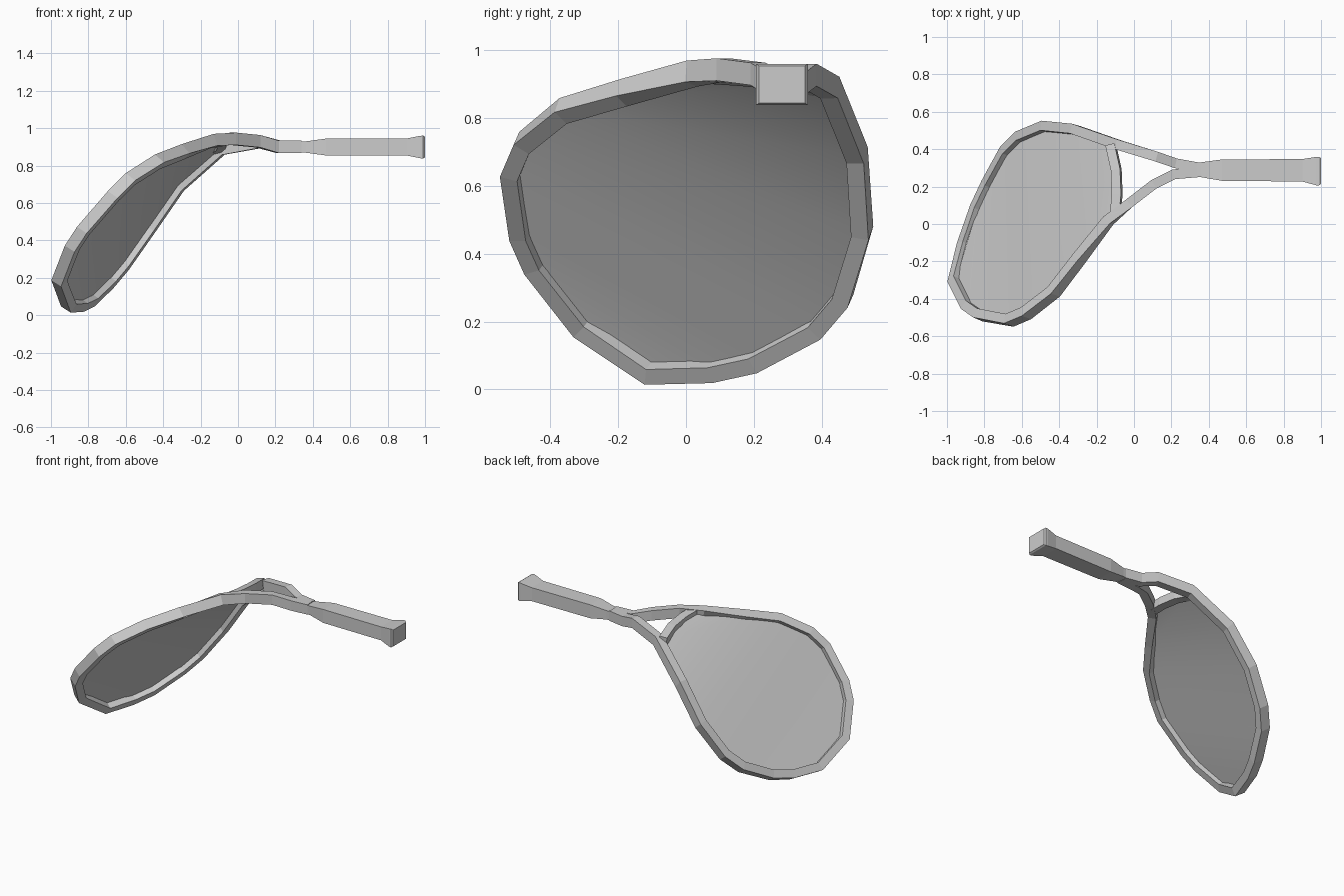
import bpy, bmesh
from mathutils import Vector

if "Cube" in bpy.data.objects:
    bpy.data.objects.remove(bpy.data.objects["Cube"])

V = Vector
UP = V((0, 0, 1))


def make(name, bm):
    bmesh.ops.recalc_face_normals(bm, faces=bm.faces)
    me = bpy.data.meshes.new(name)
    bm.to_mesh(me)
    bm.free()
    ob = bpy.data.objects.new(name, me)
    bpy.context.collection.objects.link(ob)
    return ob


def loft(name, rings):
    """Skin four-sided rings into a capped solid."""
    bm = bmesh.new()
    rs = [[bm.verts.new(p) for p in r] for r in rings]
    for a, b in zip(rs, rs[1:]):
        for k in range(4):
            j = (k + 1) % 4
            bm.faces.new((a[k], a[j], b[j], b[k]))
    bm.faces.new(rs[0])
    bm.faces.new(rs[-1])
    return make(name, bm)


def sides(pts, normals):
    """Mitred outward direction at every path point."""
    out = []
    for i, p in enumerate(pts):
        d1 = (p - pts[max(i - 1, 0)]).normalized()
        d2 = (pts[min(i + 1, len(pts) - 1)] - p).normalized()
        t = (d1 + d2).normalized()
        out.append(t.cross(normals[i]).normalized() / max(0.75, t.dot(d2 if d2.length else d1)))
    return out


def sweep(name, pts, normals, outer, inner, h):
    rings = []
    for p, n, s in zip(pts, normals, sides(pts, normals)):
        rings.append([p + s * a + n * b for a, b in
                      ((outer, h / 2), (outer, -h / 2), (inner, -h / 2), (inner, h / 2))])
    return loft(name, rings)


# Outer edge of the drooping head, far side and near side, throat to tip
far = [V(p) for p in ((-.08, .45, .89), (-.31, .53, .69), (-.47, .545, .46), (-.61, .485, .26),
                      (-.69, .405, .165), (-.79, .22, .065), (-.85, .09, .035), (-.92, -.11, .03))]
near = [V(p) for p in ((-.12, 0, .938), (-.28, -.2, .89), (-.42, -.38, .838), (-.575, -.5, .74),
                       (-.67, -.54, .645), (-.835, -.51, .455), (-.90, -.465, .355), (-.972, -.32, .17))]
mid = [(a + b) / 2 for a, b in zip(far, near)]
head_n = []
for i in range(8):
    t = mid[min(i + 1, 7)] - mid[max(i - 1, 0)]
    n = (near[i] - far[i]).cross(t).normalized()
    head_n.append(n if n.z > 0 else -n)
head_n[7] = head_n[6]
head_n[0] = (head_n[0] + UP).normalized()

# Frame: far arm, hoop and near arm in one sweep
far_arm = [V(p) for p in ((.34, .33, .90), (.23, .35, .90), (.13, .385, .927))]
near_arm = [V(p) for p in ((-.01, .09, .943), (.12, .19, .93), (.22, .24, .90), (.34, .25, .90))]
path = far_arm + far + near[::-1] + near_arm
norms = [UP] * 3 + head_n + head_n[::-1] + [UP] * 4
sweep("frame", path, norms, 0, -.052, .066)

# Throat bridge closing the hoop
bridge = [V(p) for p in ((-.10, .05, .935), (-.09, .16, .928), (-.095, .29, .915), (-.125, .425, .89))]
sweep("throat_bridge", bridge, [(UP + head_n[0]).normalized()] * 4, .025, -.025, .06)

# String bed: sheet ruled between the two sides of the hoop
s = sides(path, norms)
f_in = [p - v * .03 for p, v in zip(far, s[3:11])]
n_in = [p - v * .03 for p, v in zip(near, s[11:19][::-1])]
bm = bmesh.new()
fv = [bm.verts.new(p) for p in f_in]
nv = [bm.verts.new(p) for p in n_in]
for i in range(7):
    bm.faces.new((fv[i], fv[i + 1], nv[i + 1], nv[i]))
bc = [bm.verts.new(p) for p in bridge[1:3]]
bm.faces.new((nv[0], bc[0], bc[1], fv[0]))
bed = make("string_bed", bm)
for p in bed.data.polygons:
    p.use_smooth = True

# Handle with a flared butt: x, y half-width, y centre, z half-height
prof = ((.28, .034, .292, .028), (.36, .040, .29, .030), (.47, .057, .288, .045),
        (.90, .060, .287, .045), (.975, .076, .283, .060), (.99, .076, .283, .061), (1, .068, .283, .055))
rings = [[(x, c + a * w, .899 + b * h) for a, b in ((1, 1), (1, -1), (-1, -1), (-1, 1))]
         for x, w, c, h in prof]
loft("handle", rings)
